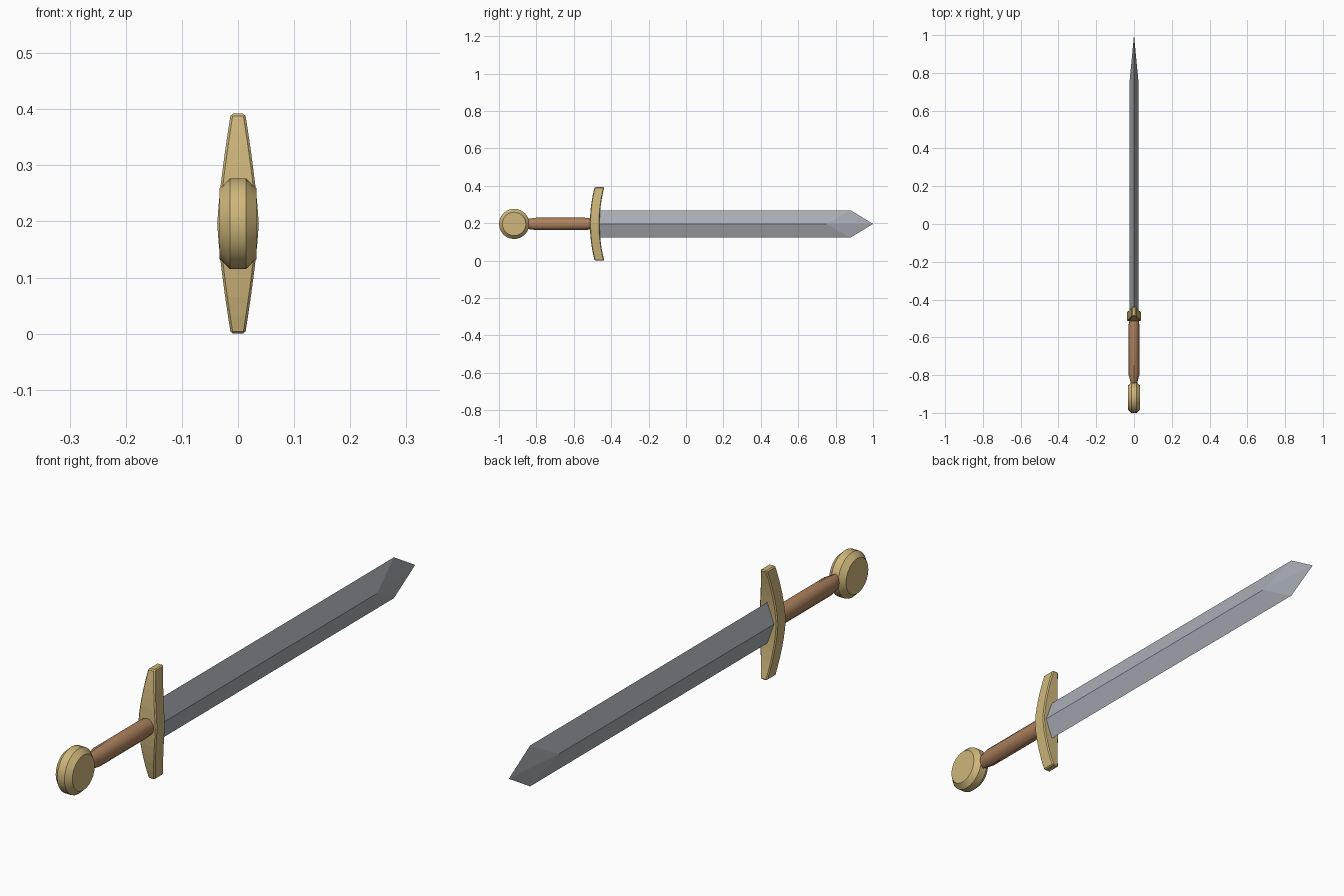
import bpy, bmesh
from math import cos, sin, pi, radians

if "Cube" in bpy.data.objects:
    bpy.data.objects.remove(bpy.data.objects["Cube"])

ZC = 0.196  # height of the sword's long axis


def material(name, color):
    m = bpy.data.materials.new(name)
    m.diffuse_color = (*color, 1)
    m.use_nodes = True
    m.node_tree.nodes["Principled BSDF"].inputs["Base Color"].default_value = m.diffuse_color
    return m


brass = material("brass", (0.62, 0.47, 0.2))
leather = material("leather", (0.42, 0.22, 0.11))
steel = material("steel", (0.4, 0.43, 0.47))


def loft(name, rings, mat, smooth=None):
    """Skin a list of equal-length point rings and cap both ends."""
    bm = bmesh.new()
    vs = [[bm.verts.new(p) for p in r] for r in rings]
    n = len(vs[0])
    for a, b in zip(vs, vs[1:]):
        for i in range(n):
            j = (i + 1) % n
            bm.faces.new((a[i], a[j], b[j], b[i]))
    bm.faces.new(vs[0][::-1])
    bm.faces.new(vs[-1])
    bmesh.ops.remove_doubles(bm, verts=bm.verts, dist=1e-5)
    bmesh.ops.recalc_face_normals(bm, faces=bm.faces)
    me = bpy.data.meshes.new(name)
    bm.to_mesh(me)
    bm.free()
    me.materials.append(mat)
    ob = bpy.data.objects.new(name, me)
    bpy.context.collection.objects.link(ob)
    if smooth:
        bpy.ops.object.select_all(action='DESELECT')
        ob.select_set(True)
        bpy.context.view_layer.objects.active = ob
        bpy.ops.object.shade_smooth_by_angle(angle=radians(smooth))
    return ob


# Blade: diamond section, ridge stops before the shoulders, facets meet at the tip
T, W = 0.024, 0.073
bm = bmesh.new()
base = [bm.verts.new((x, -0.485, ZC + z)) for x, z in ((T, 0), (0, W), (-T, 0), (0, -W))]
end = [bm.verts.new((x, y, ZC + z)) for x, y, z in
       ((T, 0.75, 0), (0, 0.88, W), (-T, 0.75, 0), (0, 0.88, -W))]
tip = bm.verts.new((0, 1.0, ZC))
for i in range(4):
    j = (i + 1) % 4
    bm.faces.new((base[i], base[j], end[j], end[i]))
    bm.faces.new((end[i], end[j], tip))
bm.faces.new(base)
bmesh.ops.recalc_face_normals(bm, faces=bm.faces)
me = bpy.data.meshes.new("blade")
bm.to_mesh(me)
bm.free()
me.materials.append(steel)
bpy.context.collection.objects.link(bpy.data.objects.new("blade", me))

# Crossguard: bowed toward the tip, tapering to its ends
rings = []
for k in range(-6, 7):
    t = k / 6
    hx = 0.037 - 0.024 * abs(t) ** 1.3
    y0 = -0.514 + 0.025 * t * t
    y1 = y0 + 0.052
    rings.append([(x, y, ZC + 0.196 * t) for x, y in
                  ((-hx, y0), (hx, y0), (hx, y1), (-hx, y1))])
guard = loft("crossguard", rings, brass)
bev = guard.modifiers.new("edge_bevel", 'BEVEL')
bev.width = 0.004
bev.segments = 1
bev.limit_method = 'ANGLE'
bev.angle_limit = radians(40)

# Grip: oval tube, pinched at the pommel end
grip = ((-0.85, 0.015, 0.027), (-0.80, 0.028, 0.033),
        (-0.54, 0.028, 0.033), (-0.495, 0.027, 0.028))
loft("grip", [[(a * cos(2 * pi * i / 12), y, ZC + b * sin(2 * pi * i / 12))
               for i in range(12)] for y, a, b in grip], leather, 35)

# Pommel: disc lying on the x axis with chamfered rims
disc = ((-0.033, 0.063), (-0.014, 0.081), (0.014, 0.081), (0.033, 0.063))
loft("pommel", [[(x, -0.919 + r * cos(2 * pi * i / 24), ZC + r * sin(2 * pi * i / 24))
                 for i in range(24)] for x, r in disc], brass, 30)
